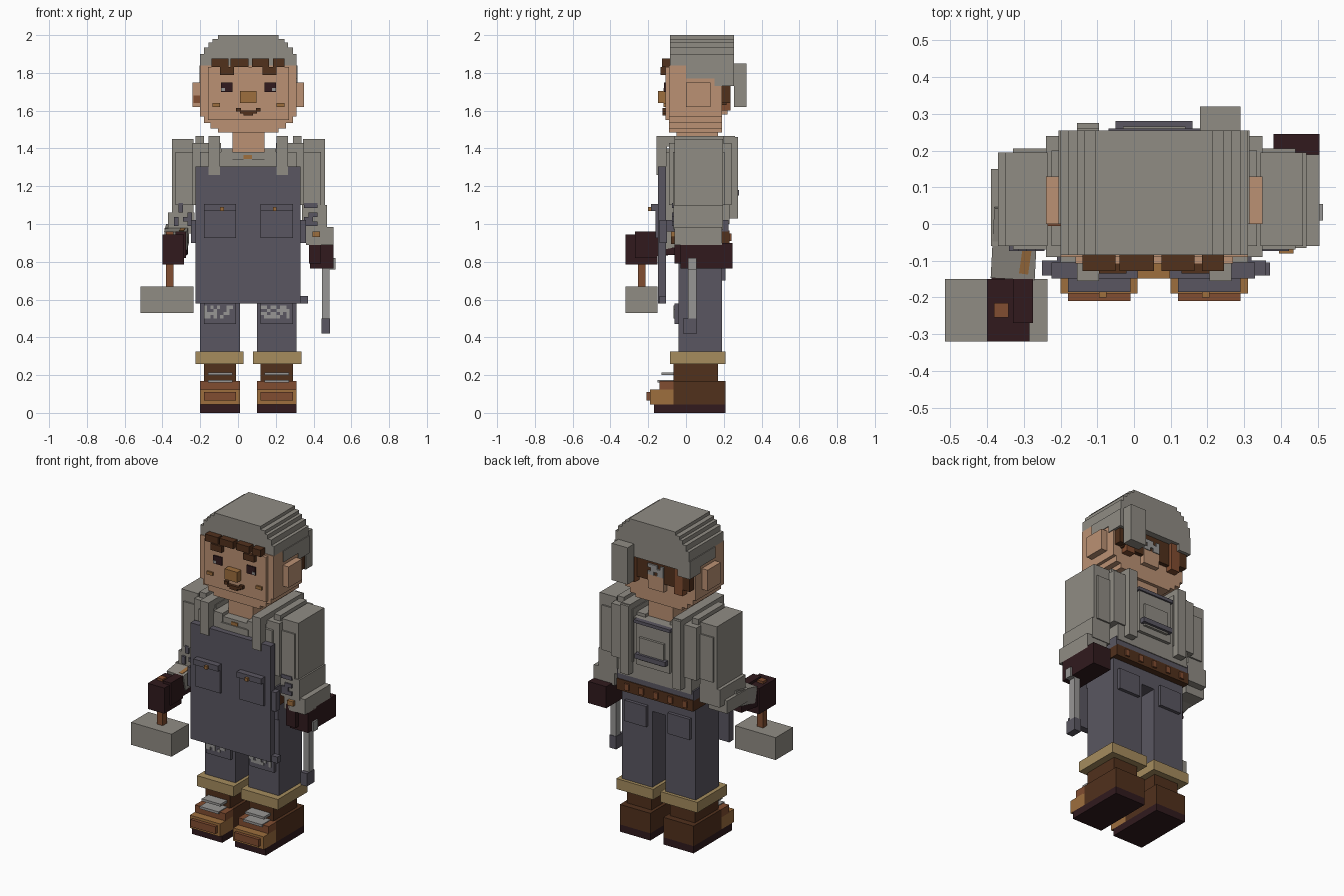
import bpy
import bmesh
import random
from mathutils import Matrix, Vector

random.seed(4)
cube = bpy.data.objects.get("Cube")
if cube:
    bpy.data.objects.remove(cube, do_unlink=True)

AXIS = 0.055  # the body's mirror plane


def colour(name, red, green, blue):
    """Make a flat material from display values."""
    linear = [(value / 255) ** 2.2 for value in (red, green, blue)] + [1]
    mat = bpy.data.materials.new(name)
    mat.use_nodes = True
    mat.diffuse_color = linear
    shader = mat.node_tree.nodes["Principled BSDF"]
    shader.inputs["Base Color"].default_value = linear
    shader.inputs["Roughness"].default_value = 0.9
    return mat


grey = colour("warm_grey_cloth", 143, 139, 131)
slate = colour("slate_denim", 90, 87, 97)
skin = colour("skin", 186, 144, 115)
brown = colour("dark_brown", 82, 52, 34)
ochre = colour("ochre", 156, 110, 64)
rust = colour("rust_leather", 128, 78, 52)
maroon = colour("dark_maroon", 52, 32, 35)
tan = colour("tan_cuff", 164, 139, 94)
steel = colour("pale_steel", 150, 149, 147)


def finish(name, mat, bm):
    mesh = bpy.data.meshes.new(name)
    bm.to_mesh(mesh)
    bm.free()
    mesh.materials.append(mat)
    obj = bpy.data.objects.new(name, mesh)
    bpy.context.collection.objects.link(obj)
    return obj


def add_box(bm, x, y, z):
    size = [b - a for a, b in (x, y, z)]
    middle = [(a + b) / 2 for a, b in (x, y, z)]
    matrix = Matrix.Translation(middle) @ Matrix.Diagonal(size + [1])
    bmesh.ops.create_cube(bm, size=1, matrix=matrix)


def block(name, mat, x, y, z):
    bm = bmesh.new()
    add_box(bm, x, y, z)
    return finish(name, mat, bm)


def pair(name, mat, x, y, z):
    """A block on the right side and its mirrored twin on the left."""
    block("right_" + name, mat, x, y, z)
    block("left_" + name, mat, (2 * AXIS - x[1], 2 * AXIS - x[0]), y, z)


def stack(name, mat, y, bottom, steps):
    """Centred layers, each given as half width and top height."""
    bm = bmesh.new()
    for half, top in steps:
        add_box(bm, (AXIS - half, AXIS + half), y, (bottom, top))
        bottom = top
    return finish(name, mat, bm)


def beam(name, mat, start, end, width, height):
    """A box running along a sloping line."""
    start, end = Vector(start), Vector(end)
    along = end - start
    turn = along.to_track_quat("Y", "Z").to_matrix().to_4x4()
    bm = bmesh.new()
    matrix = Matrix.Translation((start + end) / 2) @ turn
    matrix = matrix @ Matrix.Diagonal((width, along.length, height, 1))
    bmesh.ops.create_cube(bm, size=1, matrix=matrix)
    return finish(name, mat, bm)


def speckles(name, mat, xs, y, zs, cell, chance):
    """Small worn patches scattered over a grid."""
    bm = bmesh.new()
    for i in range(int((xs[1] - xs[0]) / cell)):
        for j in range(int((zs[1] - zs[0]) / cell)):
            if random.random() < chance:
                a, b = xs[0] + i * cell, zs[0] + j * cell
                add_box(bm, (a, a + cell), y, (b, b + cell))
    return finish(name, mat, bm)


# Boots
pair("boot_sole", maroon, x=(-.2, .01), y=(-.17, .21), z=(0, .045))
pair("boot_foot", brown, x=(-.2, .01), y=(-.065, .21), z=(.045, .17))
pair("boot_toe", ochre, x=(-.2, .01), y=(-.19, -.065), z=(.045, .125))
pair("toe_cap", rust, x=(-.18, -.01), y=(-.21, -.1), z=(.065, .11))
pair("boot_tongue", rust, x=(-.2, .01), y=(-.14, -.06), z=(.12, .17))
pair("boot_shaft", brown, x=(-.18, -.01), y=(-.065, .17), z=(.17, .27))
for count, height in enumerate((.16, .2)):
    pair("lace_%d" % count, steel, x=(-.16, -.03), y=(-.15 + count * .02, -.06),
         z=(height, height + .015))

# Trousers
pair("trouser_cuff", tan, x=(-.225, .03), y=(-.085, .21), z=(.26, .325))
pair("trouser_leg", slate, x=(-.2, .01), y=(-.04, .19), z=(.32, .92))
pair("shin_fold", slate, x=(-.18, -.01), y=(-.06, 0), z=(.47, .58))
pair("back_pocket", slate, x=(-.17, -.02), y=(.18, .21), z=(.7, .83))
block("trouser_hips", slate, x=(-.2, .31), y=(-.05, .19), z=(.8, .98))
for side, offset in (("right", -.18), ("left", .12)):
    speckles(side + "_knee_wear", steel, (offset, offset + .17), (-.066, -.05),
             (.5, .58), .017, .5)
    speckles(side + "_shin_wear", steel, (offset + .05, offset + .14),
             (-.044, -.03), (.33, .35), .02, .5)

# Shirt body
block("shirt_body", grey, x=(-.2, .31), y=(-.105, .23), z=(1, 1.38))
block("shirt_hem", slate, x=(-.21, .32), y=(-.1, .225), z=(.96, 1.02))
block("belt", brown, x=(-.21, .32), y=(-.08, .23), z=(.895, .965))
for index in range(5):
    left_edge = -.17 + index * .1
    block("belt_loop", rust, x=(left_edge, left_edge + .03), y=(.2, .24),
          z=(.91, .95))
pair("shoulder", grey, x=(-.24, -.09), y=(-.09, .24), z=(1.1, 1.43))
pair("shoulder_ridge", grey, x=(-.225, -.18), y=(-.06, .2), z=(1.4, 1.465))
pair("shoulder_strap", grey, x=(-.155, -.095), y=(-.15, .26), z=(1.41, 1.465))
pair("front_strap", grey, x=(-.155, -.095), y=(-.155, -.1), z=(1.26, 1.465))
pair("collar", grey, x=(-.09, -.03), y=(-.11, .2), z=(1.3, 1.4))
block("collar_front", grey, x=(-.04, .15), y=(-.115, -.06), z=(1.3, 1.345))
block("collar_button", ochre, x=(.03, .075), y=(-.11, -.06), z=(1.34, 1.365))

# Back straps and panel
pair("back_strap", grey, x=(-.155, -.095), y=(.2, .275), z=(1.03, 1.46))
block("back_panel", grey, x=(-.06, .17), y=(.22, .25), z=(1.1, 1.36))
block("back_pouch", grey, x=(-.03, .14), y=(.24, .265), z=(1.14, 1.28))
block("back_bar", slate, x=(-.05, .16), y=(.24, .28), z=(1.15, 1.18))
block("back_top_bar", slate, x=(-.07, .18), y=(.22, .26), z=(1.36, 1.38))

# Apron with pockets
block("apron", slate, x=(-.225, .33), y=(-.148, -.105), z=(.58, 1.305))
block("apron_corner", slate, x=(.3, .37), y=(-.14, -.105), z=(.58, .62))
pair("apron_tie", slate, x=(-.25, -.2), y=(-.14, -.1), z=(.9, 1.02))
pair("apron_pocket", slate, x=(-.18, -.01), y=(-.162, -.14), z=(.925, 1.1))
pair("pocket_flap", slate, x=(-.18, -.01), y=(-.185, -.14), z=(1.07, 1.105))
pair("pocket_button", ochre, x=(-.095, -.075), y=(-.2, -.17), z=(1.07, 1.09))

# Sleeves
pair("upper_sleeve", grey, x=(-.35, -.235), y=(-.06, .195), z=(1.0, 1.45))
pair("sleeve_seam", grey, x=(-.33, -.22), y=(-.07, .205), z=(1.1, 1.38))
block("left_lower_sleeve", grey, x=(.34, .47), y=(-.065, .195), z=(.97, 1.1))
block("left_sleeve_cuff", grey, x=(.36, .505), y=(-.06, .19), z=(.89, .985))
block("left_cuff_clasp", ochre, x=(.395, .435), y=(-.08, -.05), z=(.93, .96))
block("right_lower_sleeve", grey, x=(-.37, -.23), y=(-.06, .195), z=(.95, 1.06))
block("right_sleeve_edge", grey, x=(-.39, -.26), y=(-.06, .15), z=(.9, .98))
for side, offset in (("right", -.34), ("left", .35)):
    speckles(side + "_sleeve_wear", slate, (offset, offset + .1),
             (-.074, -.058), (.99, 1.11), .024, .3)

# Right forearm, glove and hammer
beam("right_forearm", grey, (-.32, .05, .95), (-.33, -.14, .91), .12, .1)
beam("right_glove_cuff", maroon, (-.32, -.02, .89), (-.335, -.17, .88), .11, .1)
beam("right_cuff_trim", ochre, (-.29, -.06, .95), (-.3, -.13, .935), .025, .06)
block("right_glove", maroon, x=(-.4, -.285), y=(-.32, -.15), z=(.785, .945))
block("right_thumb", maroon, x=(-.33, -.275), y=(-.27, -.15), z=(.82, .96))
block("hammer_handle", rust, x=(-.382, -.342), y=(-.255, -.215), z=(.6, .96))
block("hammer_head", grey, x=(-.515, -.235), y=(-.32, -.15), z=(.53, .67))

# Left glove and tool
block("left_glove", maroon, x=(.38, .505), y=(-.03, .245), z=(.765, .9))
block("left_thumb", maroon, x=(.375, .44), y=(-.06, .06), z=(.79, .925))
block("tool_rod", steel, x=(.445, .515), y=(.01, .055), z=(.76, .82))
block("tool_shaft", steel, x=(.445, .485), y=(.01, .055), z=(.48, .8))
block("tool_tip", slate, x=(.442, .487), y=(-.015, .058), z=(.42, .5))

# Head and neck
block("neck", skin, x=(-.03, .14), y=(-.05, .17), z=(1.36, 1.52))
stack("head", skin, (-.09, .19), 1.485,
      [(.16, 1.505), (.2, 1.535), (.235, 1.57), (.255, 1.84)])
block("face", skin, x=(-.16, .27), y=(-.108, -.08), z=(1.55, 1.83))
pair("ear", skin, x=(-.24, -.19), y=(.0, .13), z=(1.62, 1.75))
block("ear_mark", rust, x=(-.235, -.2), y=(-.005, .03), z=(1.64, 1.68))

# Facial features
pair("eye", maroon, x=(-.09, -.03), y=(-.116, -.1), z=(1.7, 1.75))
pair("eye_white", steel, x=(-.09, -.07), y=(-.119, -.11), z=(1.705, 1.72))
pair("eyebrow", brown, x=(-.095, -.02), y=(-.135, -.09), z=(1.79, 1.83))
pair("cheek_mark", ochre, x=(-.135, -.095), y=(-.118, -.1), z=(1.62, 1.64))
block("nose", ochre, x=(.01, .098), y=(-.148, -.09), z=(1.64, 1.705))
pair("mouth_corner", brown, x=(-.01, .015), y=(-.125, -.1), z=(1.595, 1.615))
stack("mouth", brown, (-.125, -.1), 1.575, [(.025, 1.585), (.045, 1.6)])

# Hair
for left_edge, right_edge in ((-.14, -.05), (-.04, .055), (.075, .165), (.185, .245)):
    block("fringe_lock", brown, x=(left_edge, right_edge), y=(-.128, -.07),
          z=(1.832, 1.875))
block("back_hair", brown, x=(-.15, .26), y=(.16, .215), z=(1.63, 1.8))
pair("back_lock", rust, x=(-.14, -.08), y=(.18, .235), z=(1.6, 1.78))
pair("nape_lock", brown, x=(-.19, -.14), y=(.18, .235), z=(1.64, 1.76))
block("nape_gap", skin, x=(.0, .11), y=(.16, .22), z=(1.58, 1.67))
speckles("hair_tie", steel, (.0, .11), (.2, .225), (1.67, 1.75), .022, .5)

# Cap
stack("cap", grey, (-.085, .255), 1.83,
      [(.255, 1.9), (.235, 1.935), (.21, 1.96), (.19, 1.98), (.16, 2)])
pair("cap_side", grey, x=(-.205, -.17), y=(.0, .255), z=(1.77, 1.84))
pair("cap_rear_side", grey, x=(-.205, -.12), y=(.15, .255), z=(1.73, 1.84))
block("cap_rear", grey, x=(-.13, .24), y=(.17, .255), z=(1.77, 1.84))
block("cap_tail", grey, x=(.18, .29), y=(.255, .32), z=(1.62, 1.85))
